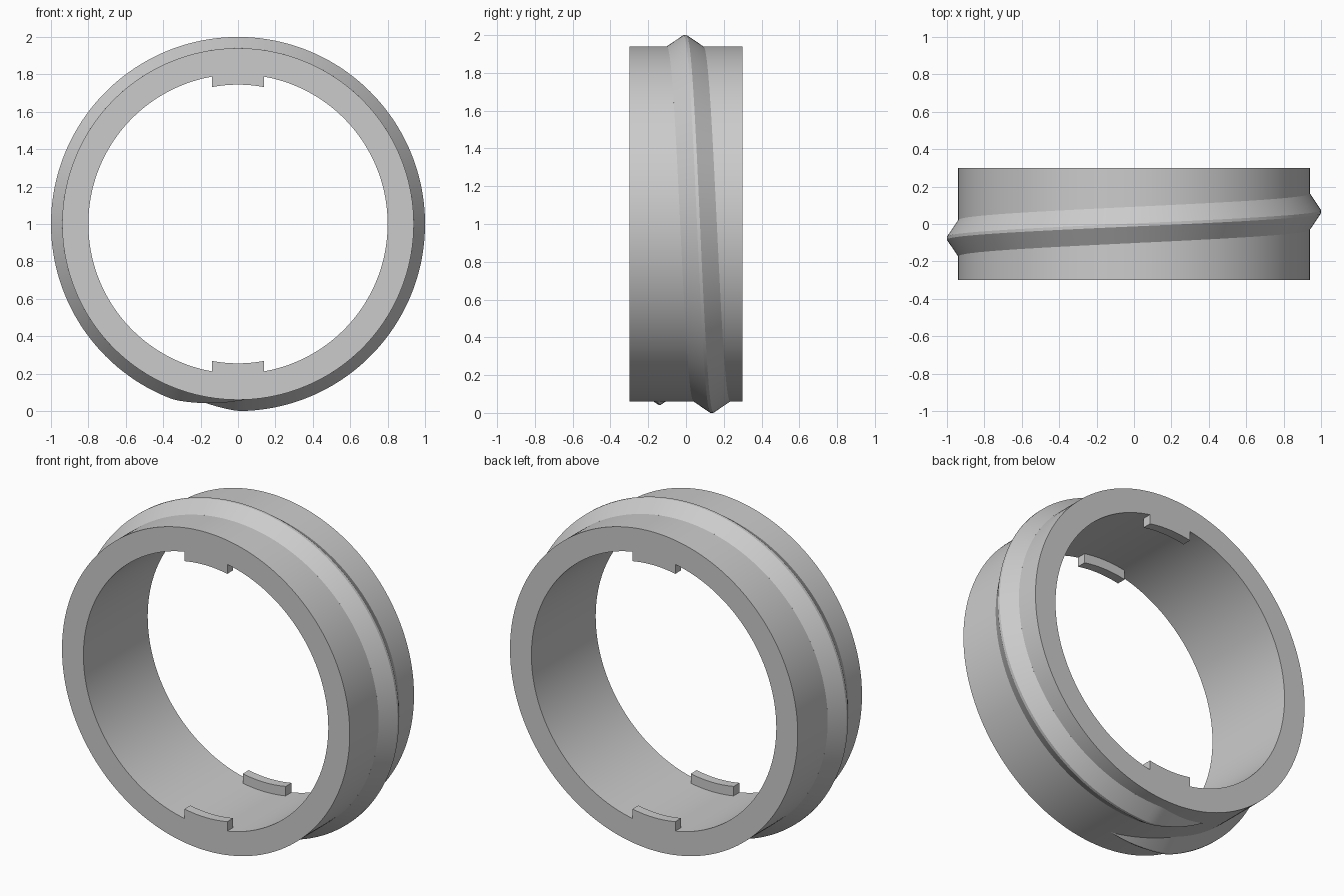
import bpy, bmesh, math

cube = bpy.data.objects.get("Cube")
if cube:
    bpy.data.objects.remove(cube, do_unlink=True)

R_IN, R_OUT, R_CREST, R_TAB = 0.8, 0.94, 1.0, 0.745
HALF = 0.3          # half depth of the collar
CENTER_Z = 1.0
PITCH = 0.285       # advance of the ridge per turn

grey = bpy.data.materials.new("plain grey")
grey.use_nodes = True
colour = (0.6, 0.6, 0.6, 1)
grey.diffuse_color = colour
grey.node_tree.nodes["Principled BSDF"].inputs["Base Color"].default_value = colour


def loft(name, sections, closed):
    """Skin a list of equal-length closed cross-sections."""
    bm = bmesh.new()
    rings = [[bm.verts.new(p) for p in s] for s in sections]
    n = len(rings[0])
    pairs = list(zip(rings, rings[1:]))
    if closed:
        pairs.append((rings[-1], rings[0]))
    else:
        bm.faces.new(rings[0])
        bm.faces.new(rings[-1])
    for a, b in pairs:
        for i in range(n):
            j = (i + 1) % n
            bm.faces.new((a[i], a[j], b[j], b[i]))
    bmesh.ops.recalc_face_normals(bm, faces=bm.faces)
    mesh = bpy.data.meshes.new(name)
    bm.to_mesh(mesh)
    bm.free()
    mesh.materials.append(grey)
    ob = bpy.data.objects.new(name, mesh)
    bpy.context.collection.objects.link(ob)
    bpy.ops.object.select_all(action="DESELECT")
    ob.select_set(True)
    bpy.context.view_layer.objects.active = ob
    bpy.ops.object.shade_smooth_by_angle(angle=math.radians(20))
    return ob


def polar(r, y, a):
    """Point at angle a, measured from the bottom towards -x, then over the top."""
    return (-r * math.sin(a), y, CENTER_Z - r * math.cos(a))


# Collar: rectangular section revolved about the y axis
STEPS = 180
section = [(R_IN, -HALF), (R_OUT, -HALF), (R_OUT, HALF), (R_IN, HALF)]
loft("collar", [[polar(r, y, math.tau * i / STEPS) for r, y in section]
                for i in range(STEPS)], True)

# Helical ridge: one turn plus run-in and run-out that sink into the collar
TAPER = math.radians(22)
START, END = math.radians(-2), math.tau + TAPER
COUNT = 220
sections = []
for i in range(COUNT + 1):
    a = START + (END - START) * i / COUNT
    k = max(0.02, min(1, (a - START) / TAPER, (END - a) / TAPER))
    y = -0.005 + PITCH * (a / math.tau - 0.5)
    crest = R_OUT + (R_CREST - R_OUT) * k
    w = 0.097 * k
    profile = [(R_OUT - 0.02, -w), (R_OUT, -w), (crest, -0.008 * k),
               (crest, 0.008 * k), (R_OUT, w), (R_OUT - 0.02, w)]
    sections.append([polar(r, y + dy, a) for r, dy in profile])
loft("thread_ridge", sections, False)

# Four inner tabs: top and bottom, flush with the front and back faces
TAB_W, TAB_T, CUTS = 0.14, 0.055, 12
for level, up in (("top", 1), ("bottom", -1)):
    for side, facing in (("front", -1), ("back", 1)):
        y0, y1 = facing * HALF, facing * (HALF - TAB_T)
        tab = []
        for i in range(CUTS + 1):
            x = TAB_W * (2 * i / CUTS - 1)
            lo, hi = (CENTER_Z + up * math.sqrt(r * r - x * x)
                      for r in (R_TAB, R_IN + 0.01))
            tab.append([(x, y0, lo), (x, y0, hi), (x, y1, hi), (x, y1, lo)])
        loft(f"{side}_{level}_tab", tab, False)
